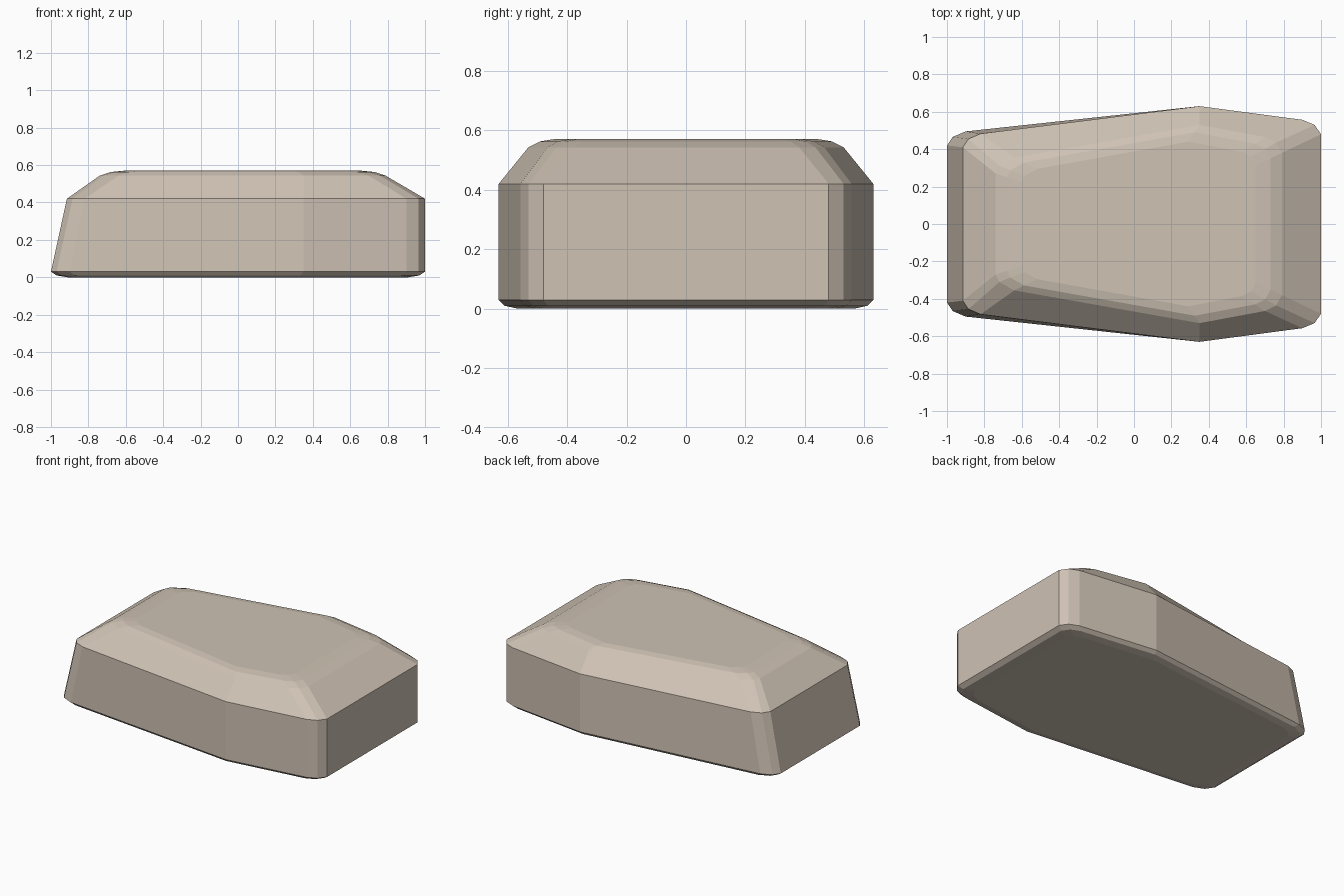
import bpy, bmesh

if "Cube" in bpy.data.objects:
    bpy.data.objects.remove(bpy.data.objects["Cube"])

# Warm stone colour
stone = bpy.data.materials.new("warm_stone")
stone.use_nodes = True
colour = (0.62, 0.54, 0.455, 1)
stone.diffuse_color = colour
stone.node_tree.nodes["Principled BSDF"].inputs["Base Color"].default_value = colour

# Half outlines, from the narrow end to the wide end
foot = [(-1, .42), (-.97, .465), (-.9, .495), (.35, .63), (.9, .557), (.965, .53), (1, .48)]
shoulder = [(-.915, .41), (-.885, .455), (-.82, .483)] + foot[3:]
crown = [(-.74, .27), (-.72, .31), (-.64, .355), (.35, .53), (.7, .465), (.76, .435), (.79, .38)]


def inset(outline, dx, dy):
    """Scale an outline so its ends move in by dx and its widest point by dy."""
    x0, x1 = outline[0][0], outline[-1][0]
    mid, half = (x0 + x1) / 2, (x1 - x0) / 2
    widest = max(y for x, y in outline)
    return [(mid + (x - mid) * (1 - dx / half), y * (1 - dy / widest)) for x, y in outline]


# Stacked cross-sections: rounded base, straight walls, bevelled top
levels = [
    (0, inset(foot, .09, .065)),
    (.01, inset(foot, .03, .02)),
    (.03, foot),
    (.42, shoulder),
    (.543, crown),
    (.563, inset(crown, .06, .04)),
    (.571, inset(crown, .14, .09)),
]

bm = bmesh.new()
rings = []
for z, half in levels:
    loop = [(x, -y) for x, y in half] + list(reversed(half))
    rings.append([bm.verts.new((x, y, z)) for x, y in loop])
for low, high in zip(rings, rings[1:]):
    for i in range(len(low)):
        j = (i + 1) % len(low)
        bm.faces.new((low[i], low[j], high[j], high[i]))
bm.faces.new(rings[0][::-1])
bm.faces.new(rings[-1])
bmesh.ops.recalc_face_normals(bm, faces=bm.faces)

mesh = bpy.data.meshes.new("stone_block")
bm.to_mesh(mesh)
bm.free()
mesh.materials.append(stone)
block = bpy.data.objects.new("stone_block", mesh)
bpy.context.collection.objects.link(block)
